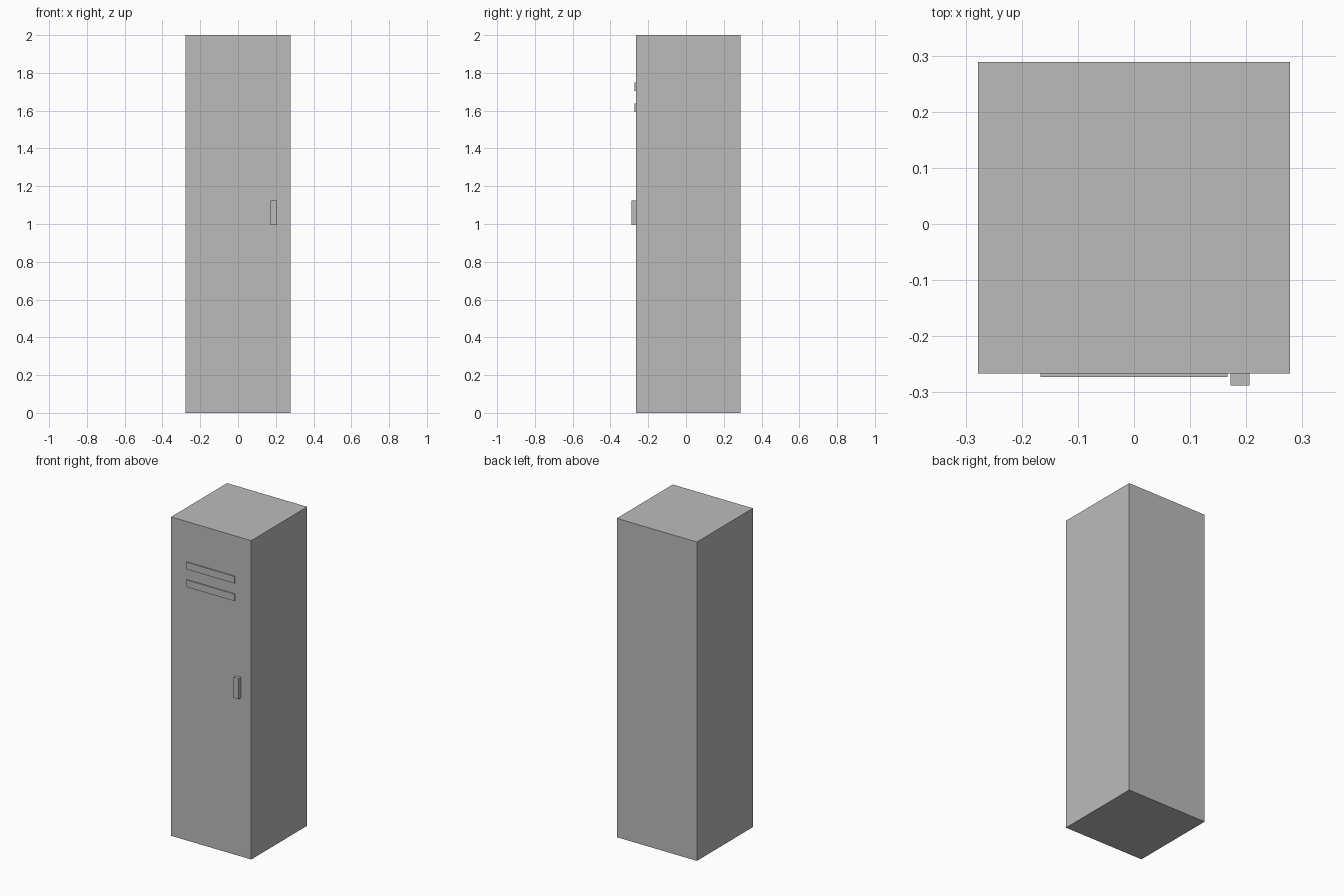
import bpy

if "Cube" in bpy.data.objects:
    bpy.data.objects.remove(bpy.data.objects["Cube"])

grey = bpy.data.materials.new("grey_metal")
grey.diffuse_color = (0.5, 0.5, 0.5, 1.0)
grey.use_nodes = True
grey.node_tree.nodes["Principled BSDF"].inputs["Base Color"].default_value = grey.diffuse_color


def box(name, x, y, z):
    """Box from (min, max) ranges on each axis."""
    bpy.ops.mesh.primitive_cube_add(size=1, location=[(a + b) / 2 for a, b in (x, y, z)])
    ob = bpy.context.object
    ob.name = name
    ob.scale = [b - a for a, b in (x, y, z)]
    bpy.ops.object.transform_apply(location=False, rotation=False, scale=True)
    ob.data.materials.append(grey)
    return ob


FRONT = -0.266  # plane of the locker door

# Locker body
box("locker_body", (-0.278, 0.278), (FRONT, 0.289), (0, 2))

# Two raised vent slats near the top of the door
for i, z in enumerate((1.726, 1.615)):
    box(f"vent_slat_{i + 1}", (-0.167, 0.167), (FRONT - 0.007, FRONT + 0.004),
        (z - 0.022, z + 0.022))

# Door handle
box("door_handle", (0.172, 0.206), (-0.288, FRONT + 0.004), (0.994, 1.124))
